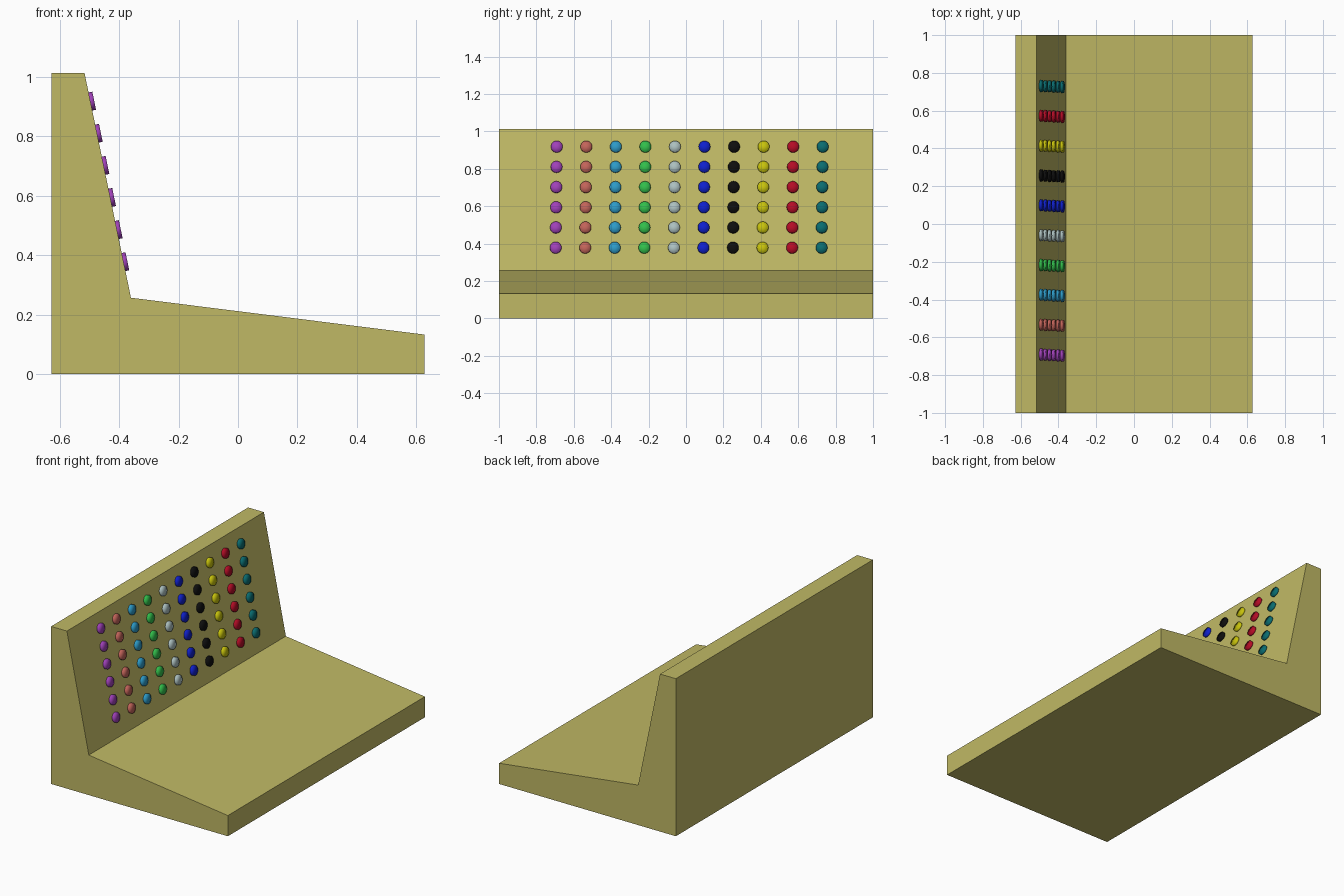
import bpy, bmesh
from mathutils import Vector, Matrix

if "Cube" in bpy.data.objects:
    bpy.data.objects.remove(bpy.data.objects["Cube"])


def make_material(name, rgb):
    # sRGB 0-255 to linear
    mat = bpy.data.materials.new(name)
    mat.diffuse_color = [((c / 255 + 0.055) / 1.055) ** 2.4 if c > 10 else c / 255 / 12.92
                         for c in rgb] + [1]
    mat.use_nodes = True
    mat.node_tree.nodes["Principled BSDF"].inputs["Base Color"].default_value = mat.diffuse_color
    return mat


def make_mesh(name, bm, mat):
    bmesh.ops.recalc_face_normals(bm, faces=bm.faces)
    mesh = bpy.data.meshes.new(name)
    bm.to_mesh(mesh)
    bm.free()
    mesh.materials.append(mat)
    return mesh


def add_object(name, mesh):
    obj = bpy.data.objects.new(name, mesh)
    bpy.context.collection.objects.link(obj)
    return obj


# Stand: L-shaped side profile extruded along y
TOP, CORNER = Vector((-0.516, 0, 1.012)), Vector((-0.36, 0, 0.257))
profile = [(-0.628, 0), (0.628, 0), (0.628, 0.133),
           (CORNER.x, CORNER.z), (TOP.x, TOP.z), (-0.628, 1.012)]
bm = bmesh.new()
face = bm.faces.new([bm.verts.new((x, -1, z)) for x, z in profile])
ext = bmesh.ops.extrude_face_region(bm, geom=[face])
bmesh.ops.translate(bm, vec=(0, 2, 0),
                    verts=[v for v in ext["geom"] if isinstance(v, bmesh.types.BMVert)])
add_object("stand", make_mesh("stand", bm, make_material("stand_olive", (192, 185, 101))))

# Buttons: ten coloured columns of six soft-shaded discs on the sloped backrest
down = (CORNER - TOP).normalized()
normal = Vector((-down.z, 0, down.x))
tilt = normal.to_track_quat('Z', 'Y').to_matrix().to_4x4()
RADIUS, DEPTH, PROUD = 0.031, 0.018, 0.013
colors = [("purple", (160, 65, 185)), ("salmon", (195, 100, 90)),
          ("sky", (45, 155, 200)), ("green", (50, 190, 75)),
          ("silver", (172, 192, 192)), ("blue", (15, 32, 205)),
          ("black", (14, 14, 14)), ("yellow", (200, 195, 12)),
          ("red", (180, 12, 38)), ("teal", (10, 108, 112))]
for col, (color, rgb) in enumerate(colors):
    bm = bmesh.new()
    bmesh.ops.create_cone(bm, cap_ends=True, cap_tris=True, segments=24,
                          radius1=RADIUS, radius2=RADIUS, depth=DEPTH)
    for f in bm.faces:
        f.smooth = True
    mesh = make_mesh(f"button_{color}", bm, make_material(f"button_{color}", rgb))
    for row in range(6):
        z = 0.917 - 0.108 * row
        on_slope = TOP + down * ((z - TOP.z) / down.z)
        pos = on_slope + normal * (PROUD - DEPTH / 2)
        pos.y = -0.691 + 0.158 * col - 0.0012 * row
        add_object(f"button_{color}_{row + 1}", mesh).matrix_world = Matrix.Translation(pos) @ tilt
